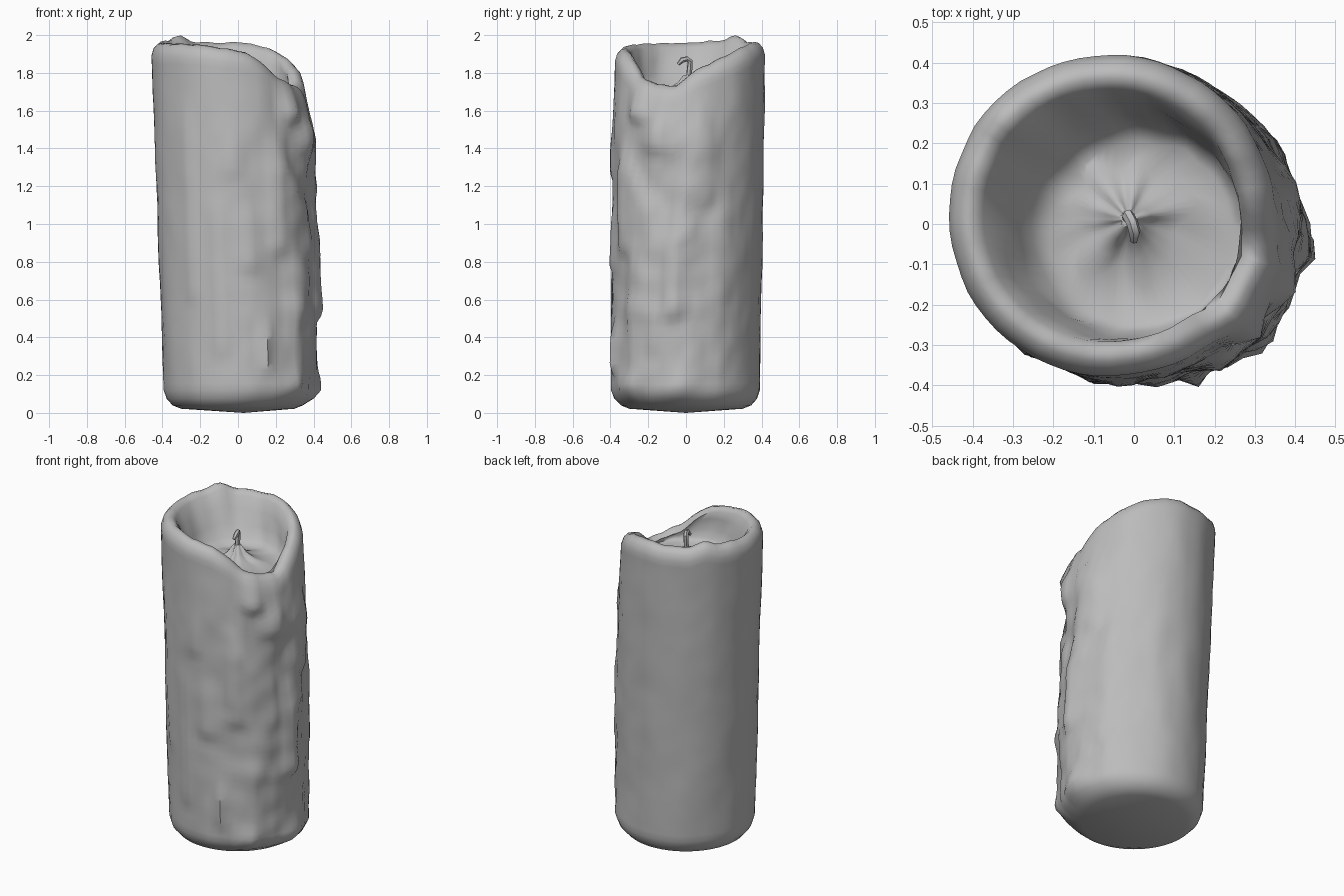
import bpy, bmesh, math
from mathutils import Vector, noise

cube = bpy.data.objects.get("Cube")
if cube:
    bpy.data.objects.remove(cube)

SEGMENTS, RINGS, FLOOR = 64, 48, 1.7

wax = bpy.data.materials.new("grey wax")
wax.use_nodes = True
wax.diffuse_color = (0.5, 0.5, 0.5, 1)
wax.node_tree.nodes["Principled BSDF"].inputs["Base Color"].default_value = (0.5, 0.5, 0.5, 1)

# Rim height by angle in degrees, with the spill notch at the front left
RIM = [(-180, 1.96), (-120, 1.95), (-90, 1.93), (-70, 1.9), (-58, 1.85), (-45, 1.78),
       (-29, 1.74), (-12, 1.73), (0, 1.79), (10, 1.83), (30, 1.88), (50, 1.93),
       (70, 1.96), (120, 1.96), (137, 2.0), (150, 1.97), (180, 1.96)]

# Wax runs: angle, bottom, top, width in degrees, thickness
DRIPS = [(-10, 0.5, 1.05, 7, 0.04), (-24, 1.38, 1.72, 9, 0.035), (-40, 1.55, 1.8, 7, 0.05),
         (-3, 0.9, 1.6, 9, 0.025), (-42, 0.12, 1.4, 5, 0.03), (-55, 0.85, 1.5, 8, 0.025),
         (-67, 0.22, 0.6, 4, 0.03), (-78, 0.75, 1.15, 8, 0.02), (-30, 0.5, 1.3, 6, 0.02),
         (12, 1.1, 1.6, 7, 0.02), (-5, 0.1, 0.32, 9, 0.025), (-48, 0.1, 0.3, 8, 0.025),
         (28, 0.6, 1.3, 6, 0.012), (-100, 0.3, 1.2, 5, 0.015), (-88, 1.25, 1.55, 6, 0.02),
         (-125, 0.6, 1.7, 4, 0.012)]


def smooth(t):
    t = max(0.0, min(1.0, t))
    return t * t * (3 - 2 * t)


def lump(deg, z, size):
    a = math.radians(deg)
    return noise.noise(Vector((math.cos(a) * size, math.sin(a) * size, z * size)))


def rim_height(deg):
    for (a, za), (b, zb) in zip(RIM, RIM[1:]):
        if a <= deg <= b:
            return za + (zb - za) * (deg - a) / (b - a) + 0.01 * lump(deg, 0, 5)
    return RIM[0][1]


def bell(deg, centre, width):
    d = (deg - centre + 180) % 360 - 180
    return math.exp(-(d / width) ** 2)


def relief(deg, z):
    """Thickness of spilled wax and dents over the plain cylinder."""
    spill = bell(deg, -18, 52) * smooth((1.84 - z) / 0.4)
    out = 0.04 * spill
    for angle, low, high, width, depth in DRIPS:
        out += depth * bell(deg, angle, width) * smooth((z - low) / 0.08 + 0.5) * smooth((high - z) / 0.25)
    return out + lump(deg, z, 3) * (0.006 + 0.012 * spill) + lump(deg, z, 8) * (0.002 + 0.016 * spill)


def point(deg, radius, z):
    """Point on the gently leaning candle."""
    a = math.radians(deg)
    lean = z / 2
    return (-0.062 * lean + radius * math.cos(a), 0.022 * lean + radius * math.sin(a), z)


def column(deg):
    """One section from the foot, over the rim, and in to the pool."""
    h = rim_height(deg)
    pts = [point(deg, 0.30, 0.022), point(deg, 0.345, 0.04)]
    pts.append(point(deg, 0.375 + relief(deg, 0.1) * 0.6, 0.075))
    top = h - 0.07
    for i in range(RINGS):
        z = 0.12 + (top - 0.12) * i / (RINGS - 1)
        pts.append(point(deg, 0.388 + 0.006 * z + relief(deg, z), z))
    edge = 0.399 + relief(deg, top) * 0.7
    for inset, drop in ((0.012, 0.03), (0.035, 0.006), (0.06, 0.0), (0.085, 0.025)):
        pts.append(point(deg, edge - inset, h - drop))
    # Sloping inner wall, steeper towards the notch
    for radius, f in ((0.295, 0.35), (0.275, 0.65), (0.255, 0.88), (0.225, 1.0)):
        x, y, z = point(deg, radius + 0.015 * lump(deg, f, 3), h + (FLOOR - h) * f)
        pts.append((x + 0.07 * f, y - 0.04 * f, z))
    # Pool floor rising to a mound at the wick
    for radius, rise in ((0.14, 0.005), (0.085, 0.02), (0.045, 0.05), (0.02, 0.09)):
        x, y, z = point(deg, radius * (1 + 0.5 * lump(deg, 1, 2)), FLOOR + rise)
        pts.append((x + 0.042, y - 0.008, z))
    return pts


def finish(obj, angle):
    obj.data.materials.append(wax)
    bpy.ops.object.select_all(action='DESELECT')
    obj.select_set(True)
    bpy.context.view_layer.objects.active = obj
    bpy.ops.object.shade_smooth_by_angle(angle=math.radians(angle))


# Candle body
bm = bmesh.new()
columns = [[bm.verts.new(p) for p in column(-180 + 360 * s / SEGMENTS)] for s in range(SEGMENTS)]
foot = bm.verts.new((0.03, 0, 0))
for s in range(SEGMENTS):
    a, b = columns[s], columns[(s + 1) % SEGMENTS]
    bm.faces.new((foot, b[0], a[0]))
    for i in range(len(a) - 1):
        bm.faces.new((a[i], b[i], b[i + 1], a[i + 1]))
bm.faces.new([c[-1] for c in columns])
bmesh.ops.recalc_face_normals(bm, faces=bm.faces)
mesh = bpy.data.meshes.new("candle_body")
bm.to_mesh(mesh)
bm.free()
body = bpy.data.objects.new("candle_body", mesh)
bpy.context.collection.objects.link(body)
finish(body, 60)

# Bent wick
curve = bpy.data.curves.new("wick", 'CURVE')
curve.dimensions = '3D'
curve.bevel_depth = 0.015
curve.bevel_resolution = 1
curve.use_fill_caps = True
path = [(-0.013, 0.012, 1.75), (-0.015, 0.02, 1.83), (-0.015, 0.022, 1.862),
        (-0.005, 0.005, 1.874), (0.002, -0.02, 1.868), (0, -0.042, 1.845)]
spline = curve.splines.new('POLY')
spline.points.add(len(path) - 1)
for p, co in zip(spline.points, path):
    p.co = (*co, 1)
spline.points[-1].radius = 0.6
wick = bpy.data.objects.new("wick", curve)
bpy.context.collection.objects.link(wick)
bpy.ops.object.select_all(action='DESELECT')
wick.select_set(True)
bpy.context.view_layer.objects.active = wick
bpy.ops.object.convert(target='MESH')
finish(bpy.context.view_layer.objects.active, 50)
